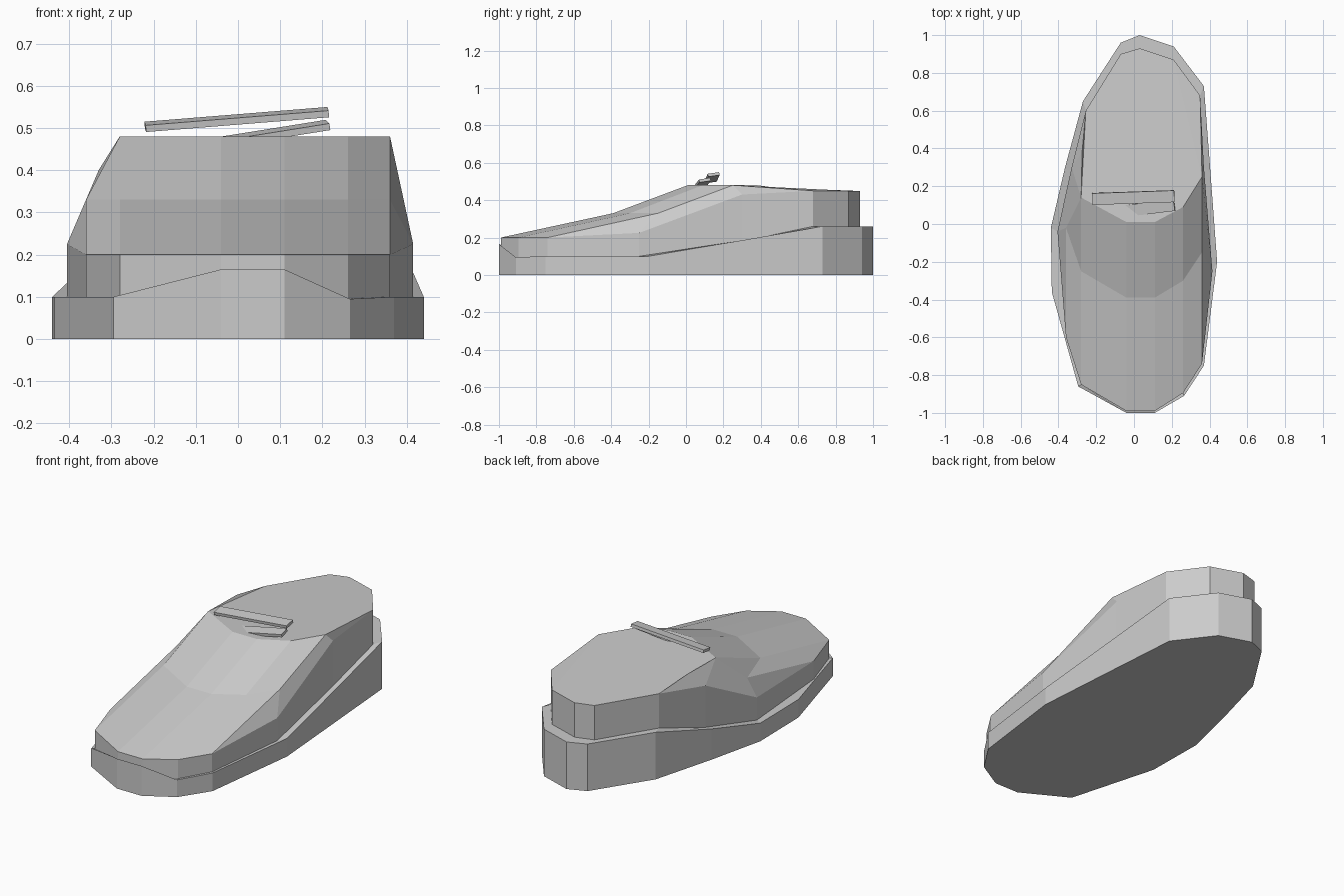
import bpy, bmesh, math

if "Cube" in bpy.data.objects:
    bpy.data.objects.remove(bpy.data.objects["Cube"])

# outline from heel clockwise: sole x, y, rim z, then upper x, y, top z
OUTLINE = [
    (.03, 1, .26, .03, .93, .45), (.21, .94, .26, .21, .87, .45),
    (.37, .73, .26, .35, .68, .45), (.405, .27, .18, .37, .30, .43),
    (.44, -.2, .1, .415, -.25, .225), (.37, -.75, .1, .36, -.74, .2),
    (.265, -.91, .095, .26, -.895, .2), (.11, -1, .165, .11, -.99, .2),
    (-.04, -1, .165, -.04, -.99, .2), (-.295, -.86, .1, -.28, -.85, .2),
    (-.435, -.36, .1, -.36, -.6, .2), (-.44, -.02, .1, -.405, -.04, .225),
    (-.365, .3, .17, -.33, .3, .4), (-.27, .65, .26, -.255, .6, .45),
    (-.07, .96, .26, -.07, .9, .45)]
# instep columns: x, y of middle fold, y of opening edge
COLUMNS = [(.36, -.15, .25), (.26, -.3, .09), (.11, -.39, .01),
           (-.04, -.39, .01), (-.28, -.25, .14)]


def ring(bm, pts):
    return [bm.verts.new(p) for p in pts]


def bridge(bm, a, b, closed=True):
    n = len(a)
    for i in range(n if closed else n - 1):
        j = (i + 1) % n
        bm.faces.new((a[i], a[j], b[j], b[i]))


def finish(bm, name):
    bmesh.ops.recalc_face_normals(bm, faces=bm.faces)
    me = bpy.data.meshes.new(name)
    bm.to_mesh(me)
    bm.free()
    bpy.context.collection.objects.link(bpy.data.objects.new(name, me))


# sole: flat bottom, outer wall and rim up to the foot of the upper
bm = bmesh.new()
bottom = ring(bm, [(p[0], p[1], 0) for p in OUTLINE])
rim = ring(bm, [p[:3] for p in OUTLINE])
inner = ring(bm, [(p[3], p[4], p[2] - (.06 if abs(p[2] - .165) < .001 else 0)) for p in OUTLINE])
bm.faces.new(bottom)
bridge(bm, bottom, rim)
bridge(bm, rim, inner)
finish(bm, "sole")

# upper: side wall, sloping instep and heel surface
bm = bmesh.new()
foot = ring(bm, [(p[3], p[4], p[2] - (.06 if abs(p[2] - .165) < .001 else 0)) for p in OUTLINE])
r = ring(bm, [p[3:] for p in OUTLINE])
mid = ring(bm, [(x, y, .33) for x, y, _ in COLUMNS])
top = ring(bm, [(x, y, .48) for x, _, y in COLUMNS])
left_mid, left_top = ring(bm, [(-.36, -.02, .33), (-.275, .38, .48)])
bridge(bm, foot, r)
bridge(bm, r[5:11], mid + [left_mid], False)
bridge(bm, mid, top, False)
for f in [(mid[4], left_mid, top[4]), (r[10], r[11], left_mid),
          (r[11], r[12], top[4], left_mid), (r[12], left_top, top[4]),
          (r[12], r[13], left_top), (r[5], mid[0], r[4]),
          (r[4], mid[0], top[0], r[3]), (r[3], top[0], r[2]),
          (r[2], top[0], r[1]),
          [top[0], r[1], r[0], r[14], r[13], top[4]] + top[3:0:-1],
          (top[4], left_top, r[13])]:
    bm.faces.new(f)
finish(bm, "upper")

# two flat laces over the opening
for name, loc, tilt, turn in [("upper_lace", (-.003, .14, .52), -4.6, 2),
                              ("lower_lace", (0, .075, .473), -9, 7)]:
    bpy.ops.mesh.primitive_cube_add(size=1, location=loc,
        rotation=(math.radians(8), math.radians(tilt), math.radians(turn)))
    ob = bpy.context.object
    ob.name = name
    ob.scale = (.435, .062, .016)
